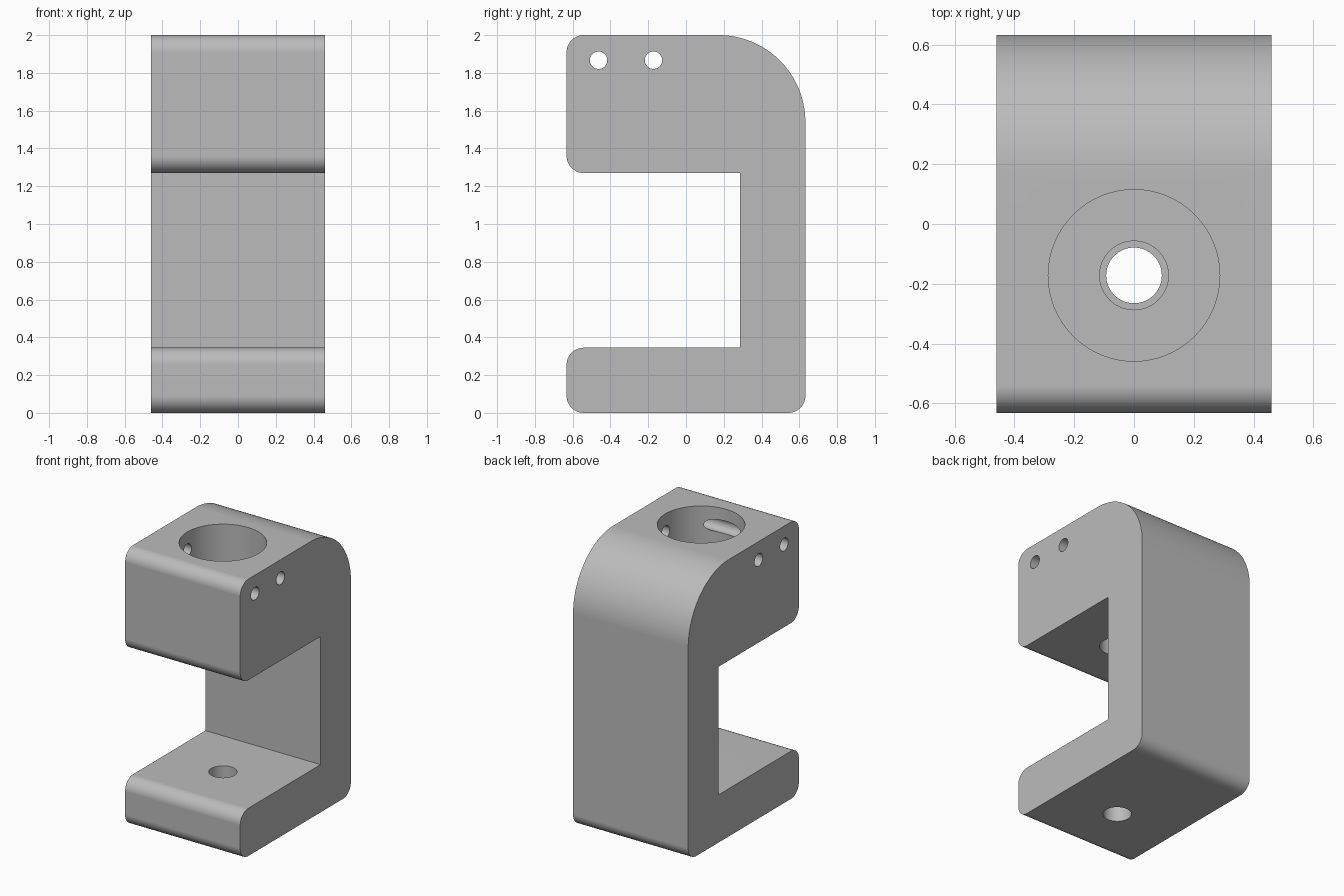
import bpy, bmesh, math
from mathutils import Vector

cube = bpy.data.objects.get("Cube")
if cube:
    bpy.data.objects.remove(cube, do_unlink=True)

HALF_WIDTH = 0.46
BORE_Y = -0.172

grey = bpy.data.materials.new("plain grey")
grey.use_nodes = True
colour = (0.5, 0.5, 0.5, 1)
grey.diffuse_color = colour
grey.node_tree.nodes["Principled BSDF"].inputs["Base Color"].default_value = colour


def rounded_outline(corners):
    """Turn (y, z, radius, segments) right-angle corners into a filleted outline."""
    points = []
    for i, (y, z, radius, segments) in enumerate(corners):
        p = Vector((y, z))
        if radius == 0:
            points.append(p)
            continue
        before = (Vector(corners[i - 1][:2]) - p).normalized() * radius
        after = (Vector(corners[(i + 1) % len(corners)][:2]) - p).normalized() * radius
        centre = p + before + after
        for s in range(segments + 1):
            a = math.pi / 2 * s / segments
            points.append(centre - after * math.cos(a) - before * math.sin(a))
    return points


def make_cutter(name, radius, centre, length, axis="Z"):
    rotation = (0, math.pi / 2, 0) if axis == "X" else (0, 0, 0)
    bpy.ops.mesh.primitive_cylinder_add(vertices=64, radius=radius, depth=length,
                                        location=centre, rotation=rotation)
    cutter = bpy.context.object
    cutter.name = name
    cutter.hide_render = True
    return cutter


# C-shaped bracket body, extruded across its width
outline = rounded_outline([
    (-0.632, 0, 0.09, 12), (0.632, 0, 0.09, 12),
    (0.632, 2, 0.46, 32), (-0.632, 2, 0.09, 12),
    (-0.632, 1.27, 0.09, 12), (0.285, 1.27, 0, 0),
    (0.285, 0.345, 0, 0), (-0.632, 0.345, 0.09, 12),
])
bm = bmesh.new()
face = bm.faces.new([bm.verts.new((-HALF_WIDTH, p.x, p.y)) for p in outline])
result = bmesh.ops.extrude_face_region(bm, geom=[face])
bmesh.ops.translate(bm, vec=(2 * HALF_WIDTH, 0, 0),
                    verts=[v for v in result["geom"] if isinstance(v, bmesh.types.BMVert)])
bmesh.ops.recalc_face_normals(bm, faces=bm.faces)
mesh = bpy.data.meshes.new("bracket_body")
bm.to_mesh(mesh)
bm.free()
mesh.materials.append(grey)
body = bpy.data.objects.new("bracket_body", mesh)
bpy.context.collection.objects.link(body)

# Deep socket, stepped vertical holes and two cross-pin holes
cutters = [
    make_cutter("socket_cutter", 0.287, (0, BORE_Y, 1.93), 1.0),
    make_cutter("upper_hole_cutter", 0.115, (0, BORE_Y, 1.4), 0.6),
    make_cutter("lower_hole_cutter", 0.093, (0, BORE_Y, 0.2), 0.7),
    make_cutter("front_pin_cutter", 0.046, (0, -0.463, 1.867), 1.2, "X"),
    make_cutter("rear_pin_cutter", 0.046, (0, BORE_Y, 1.867), 1.2, "X"),
]
bpy.ops.object.select_all(action="DESELECT")
body.select_set(True)
bpy.context.view_layer.objects.active = body
for cutter in cutters:
    cut = body.modifiers.new(cutter.name, "BOOLEAN")
    cut.operation = "DIFFERENCE"
    cut.solver = "EXACT"
    cut.object = cutter
    bpy.ops.object.modifier_apply(modifier=cut.name)
    bpy.data.objects.remove(cutter, do_unlink=True)

# Smooth fillets and bores, with crisp machined edges
bpy.ops.object.shade_smooth_by_angle(angle=math.radians(30))
weighted = body.modifiers.new("flat_face_normals", "WEIGHTED_NORMAL")
weighted.keep_sharp = True
